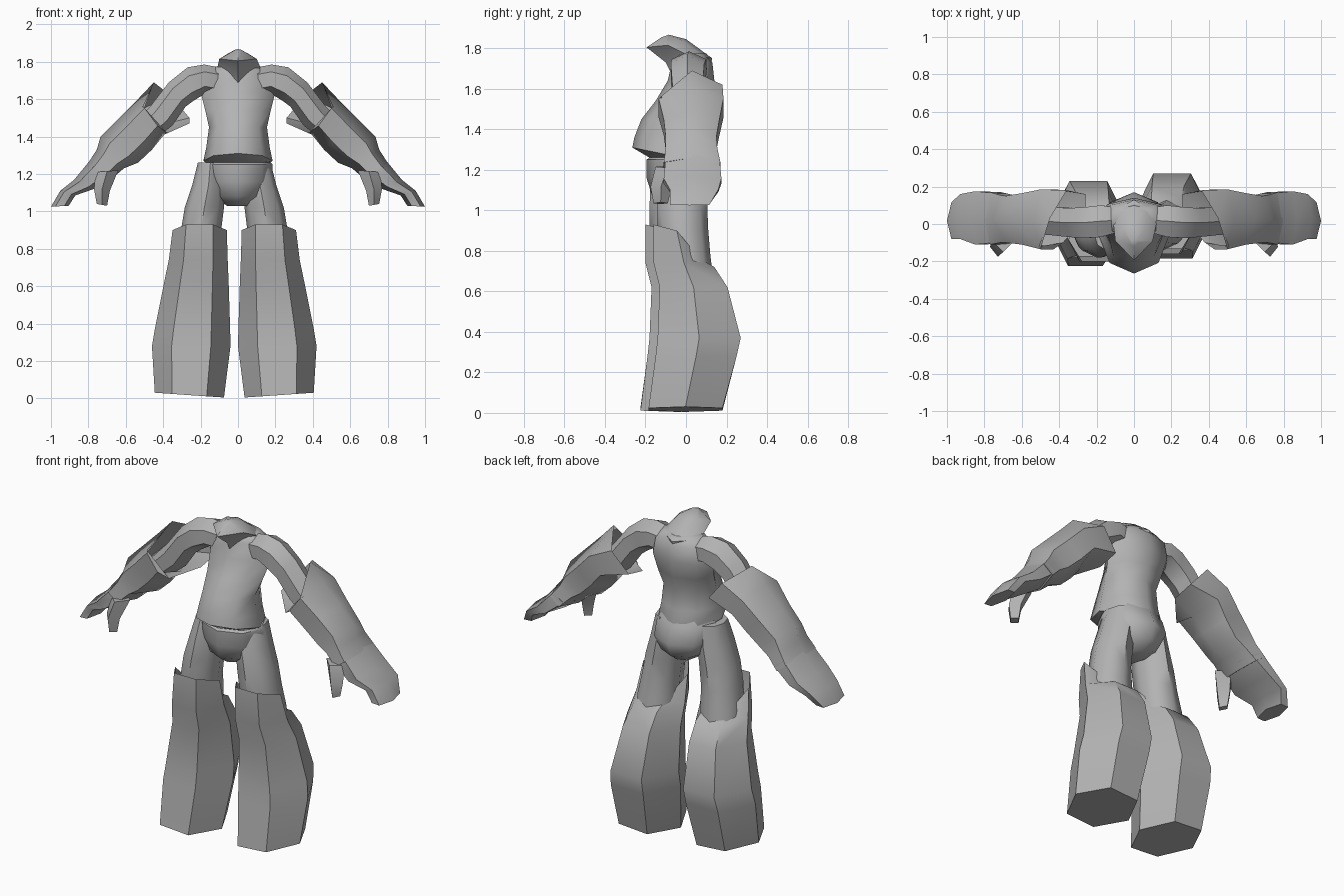
import bpy, bmesh, math
from mathutils import Vector

grey = bpy.data.materials.new("cloth_grey")
grey.diffuse_color = (0.45, 0.45, 0.45, 1)


def loft(name, rings, cap_start=False, cap_end=False, side=1, shift=(0, 0, 0), angle=50):
    """Skin a list of equal-length point rings; side=-1 mirrors in x."""
    bm = bmesh.new()
    loops = [[bm.verts.new((p[0] * side + shift[0], p[1] + shift[1], p[2] + shift[2]))
              for p in r] for r in rings]
    n = len(loops[0])
    for a, b in zip(loops, loops[1:]):
        for i in range(n):
            j = (i + 1) % n
            bm.faces.new((a[i], a[j], b[j], b[i]))
    if cap_start:
        bm.faces.new(loops[0][::-1])
    if cap_end:
        bm.faces.new(loops[-1])
    bmesh.ops.recalc_face_normals(bm, faces=bm.faces)
    me = bpy.data.meshes.new(name)
    bm.to_mesh(me)
    bm.free()
    ob = bpy.data.objects.new(name, me)
    bpy.context.collection.objects.link(ob)
    me.materials.append(grey)
    bpy.ops.object.select_all(action='DESELECT')
    ob.select_set(True)
    bpy.context.view_layer.objects.active = ob
    bpy.ops.object.shade_smooth_by_angle(angle=math.radians(angle))
    return ob


def level(z, x0, x1, yf, yb, n=8, zf=0, zb=0):
    """Horizontal ring from x0..x1 and yf..yb; zf / zb lift its front and back."""
    out = []
    for k in range(n):
        a = 2 * math.pi * k / n
        s = math.sin(a) / (math.sin(math.pi / 3) if n == 6 else 1)
        dz = zb * s if s > 0 else -zf * s
        out.append(((x0 + x1) / 2 + (x1 - x0) / 2 * math.cos(a),
                    (yf + yb) / 2 + (yb - yf) / 2 * s, z + dz))
    return out


def limb(top, bottom, yf, yb, n=6):
    """Ring across a slanted limb, from its upper to its lower outline point (x, z)."""
    c = [(top[i] + bottom[i]) / 2 for i in (0, 1)]
    h = [(top[i] - bottom[i]) / 2 for i in (0, 1)]
    out = []
    for k in range(n):
        a = 2 * math.pi * k / n
        s = math.sin(a) / (math.sin(math.pi / 3) if n == 6 else 1)
        out.append((c[0] + h[0] * math.cos(a), (yf + yb) / 2 + (yb - yf) / 2 * s,
                    c[1] + h[1] * math.cos(a)))
    return out


# Jacket body with overhanging front
loft("torso", [
    level(1.26, -.17, .17, -.18, .12),
    level(1.27, -.185, .185, -.265, .125, zf=.04),
    level(1.34, -.17, .17, -.255, .11, zf=.02),
    level(1.45, -.155, .155, -.22, .10),
    level(1.54, -.175, .175, -.15, .125),
    level(1.64, -.20, .20, -.09, .14),
    level(1.73, -.18, .18, -.07, .13),
    level(1.775, -.12, .12, -.055, .10)], True, True)

# Neck leaning forward, cut at a slant
loft("neck", [
    [(.07, 0, 1.68), (.05, .09, 1.68), (0, .11, 1.68), (-.05, .09, 1.68),
     (-.07, 0, 1.68), (0, -.07, 1.67)],
    [(.12, .0, 1.77), (.07, .09, 1.76), (0, .13, 1.75), (-.07, .09, 1.76),
     (-.11, .0, 1.77), (0, -.10, 1.73)],
    [(.10, -.09, 1.815), (.06, -.02, 1.84), (0, .0, 1.845), (-.06, -.02, 1.84),
     (-.10, -.09, 1.815), (0, -.195, 1.805)],
    [(.02, -.10, 1.86), (.015, -.09, 1.865), (0, -.085, 1.867), (-.015, -.09, 1.865),
     (-.02, -.10, 1.86), (0, -.12, 1.855)]], True, True)

# Rounded hips
loft("pelvis", [
    level(1.29, -.15, .15, -.14, .11),
    level(1.25, -.185, .185, -.195, .13),
    level(1.16, -.18, .18, -.195, .17),
    level(1.08, -.135, .135, -.17, .14),
    level(1.03, -.06, .06, -.10, .07)], True, True)

for side, word, off in ((1, "right", (-.02, 0, 0)), (-1, "left", (-.02, -.04, 0))):
    # Thigh running down inside the trouser
    loft(word + "_thigh", [
        level(1.26, .06, .195, -.10, .09),
        level(1.14, .05, .225, -.135, .105),
        level(1.02, .055, .265, -.14, .105),
        level(.90, .07, .285, -.14, .11),
        level(.78, .07, .31, -.12, .12),
        level(.62, .08, .32, -.10, .14)], True, True, side, off)

    # Flared trouser, open at the top and lower behind
    loft(word + "_trouser", [
        level(.90, .04, .33, -.16, .07, 6, zf=.03, zb=-.14),
        level(.74, .035, .35, -.16, .14, 6, zb=-.02),
        level(.62, .03, .375, -.13, .205, 6),
        level(.37, .022, .425, -.14, .27, 6),
        level(.28, .02, .44, -.15, .25, 6),
        [(x, y, .005 + max(0, x - .06) * .07) for x, y, z in
         level(0, .055, .425, -.185, .18, 6)]], False, True, side, off)

    # Upper arm with shoulder
    loft(word + "_upper_arm", [
        limb((.10, 1.77), (.12, 1.62), -.05, .09),
        limb((.18, 1.785), (.175, 1.63), -.07, .10),
        limb((.27, 1.77), (.24, 1.59), -.075, .09),
        limb((.37, 1.69), (.28, 1.56), -.07, .085),
        limb((.47, 1.56), (.35, 1.46), -.06, .09),
        limb((.60, 1.42), (.50, 1.34), -.05, .09)], True, True, side)

    # Wide sleeve, its opening set back at the front
    loft(word + "_sleeve", [
        [(.45, .03, 1.69), (.36, .18, 1.62), (.26, .16, 1.50),
         (.26, .03, 1.47), (.38, -.10, 1.42), (.51, -.12, 1.56)],
        limb((.535, 1.60), (.395, 1.41), -.135, .185),
        limb((.645, 1.49), (.46, 1.33), -.11, .165),
        limb((.735, 1.40), (.535, 1.26), -.10, .15),
        limb((.755, 1.33), (.61, 1.23), -.10, .155),
        limb((.80, 1.26), (.68, 1.17), -.11, .17)], False, True, side)

    # Broad mitten hand
    loft(word + "_hand", [
        limb((.785, 1.28), (.65, 1.20), -.10, .165),
        limb((.875, 1.17), (.77, 1.12), -.11, .175),
        limb((.95, 1.11), (.87, 1.085), -.08, .16),
        limb((1.0, 1.025), (.905, 1.03), -.08, .115)], True, True, side)

    # Thumb pointing down
    loft(word + "_thumb", [
        limb((.76, 1.21), (.64, 1.22), -.15, -.03, 4),
        limb((.77, 1.12), (.685, 1.11), -.175, -.07, 4),
        limb((.755, 1.04), (.70, 1.03), -.16, -.09, 4)], True, True, side)
